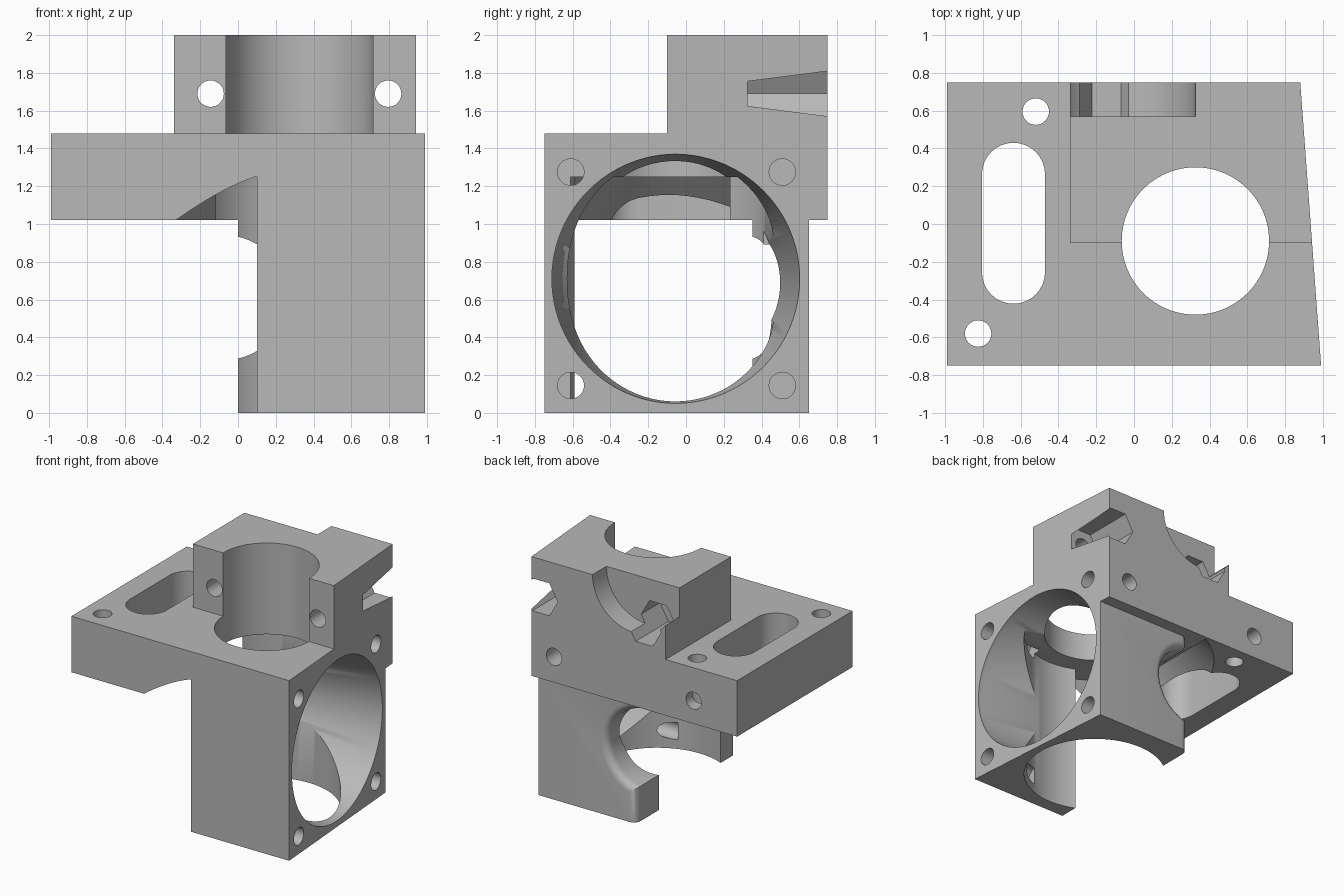
import bpy, bmesh, math

cube = bpy.data.objects.get("Cube")
if cube:
    bpy.data.objects.remove(cube, do_unlink=True)

grey = bpy.data.materials.new("plain grey")
grey.use_nodes = True
grey.diffuse_color = (0.48, 0.48, 0.48, 1)
grey.node_tree.nodes["Principled BSDF"].inputs["Base Color"].default_value = (0.48, 0.48, 0.48, 1)


def finish(name, bm):
    bmesh.ops.recalc_face_normals(bm, faces=bm.faces)
    mesh = bpy.data.meshes.new(name)
    bm.to_mesh(mesh)
    bm.free()
    mesh.materials.append(grey)
    obj = bpy.data.objects.new(name, mesh)
    bpy.context.collection.objects.link(obj)
    return obj


def prism(name, outline, z0, z1):
    """Extrude an outline in plan between two heights."""
    bm = bmesh.new()
    low = [bm.verts.new((x, y, z0)) for x, y in outline]
    high = [bm.verts.new((x, y, z1)) for x, y in outline]
    bm.faces.new(low)
    bm.faces.new(high)
    for i in range(len(low)):
        j = (i + 1) % len(low)
        bm.faces.new((low[i], low[j], high[j], high[i]))
    return finish(name, bm)


def box(name, x0, x1, y0, y1, z0, z1):
    return prism(name, [(x0, y0), (x1, y0), (x1, y1), (x0, y1)], z0, z1)


def lathe(name, axis, centre, rings, sides=64):
    """Turned solid; centre is the two off-axis coordinates, rings are (position, radius)."""
    bm = bmesh.new()
    loops = []
    for t, r in rings:
        loop = []
        for i in range(sides):
            a = 2 * math.pi * i / sides
            p = [centre[0] + r * math.cos(a), centre[1] + r * math.sin(a)]
            p.insert("XYZ".index(axis), t)
            loop.append(bm.verts.new(p))
        loops.append(loop)
    bm.faces.new(loops[0])
    bm.faces.new(loops[-1])
    for a, b in zip(loops, loops[1:]):
        for i in range(sides):
            j = (i + 1) % sides
            bm.faces.new((a[i], a[j], b[j], b[i]))
    return finish(name, bm)


def combine(target, tool, operation="DIFFERENCE"):
    mod = target.modifiers.new("shape", "BOOLEAN")
    mod.operation = operation
    mod.solver = "EXACT"
    mod.object = tool
    bpy.context.view_layer.objects.active = target
    bpy.ops.object.modifier_apply(modifier=mod.name)
    bpy.data.objects.remove(tool, do_unlink=True)


# Main masses: flange plate, fan housing with rounded back tip, upper clamp block
body = box("hotend_mount", -0.99, 1.2, -0.75, 0.75, 1.02, 1.48)
tip = [(0.06 - 0.06 * math.sin(a), 0.59 + 0.06 * math.cos(a))
       for a in (i * math.pi / 12 for i in range(7))]
housing = prism("fan_housing", [(0.1, -0.75), (1.2, -0.75), (1.2, 0.65)] + tip
                + [(0, 0), (0.1, 0)], 0, 1.3)
combine(body, housing, "UNION")
combine(body, box("clamp_block", -0.34, 1.2, -0.1, 0.75, 1.3, 2), "UNION")

# Slanted fan face
combine(body, prism("slant_cut", [(0.994, -0.8), (1.5, -0.8), (1.5, 0.9), (0.869, 0.9)], -0.1, 2.1))

# Flared air exit under the plate, kept clear of the back wall
exit_cone = lathe("air_exit", "Z", (0.325, -0.09), [(0.98, 0.97), (1.25, 0.70)], 96)
mask = prism("exit_mask", [(-1.5, -1.5), (0.1, -1.5), (0.1, 0), (-0.12, 0.1),
                           (-0.12, 1.5), (-1.5, 1.5)], 0.9, 1.3)
combine(exit_cone, mask, "INTERSECT")
combine(body, exit_cone)

# Heatsink bore, neck bore and tapering fan duct
combine(body, lathe("heatsink_bore", "Z", (0.325, -0.09), [(-0.1, 0.55), (1.25, 0.55)], 96))
combine(body, lathe("neck_bore", "Z", (0.325, -0.09), [(1.1, 0.39), (2.1, 0.39)], 96))
combine(body, lathe("fan_duct", "X", (-0.05, 0.71), [(0.1, 0.525), (0.94, 0.66), (1.2, 0.66)], 96))

# Round notch in the back wall with a rounded rim
flare = [(0.65 - 0.06 * math.cos(a), 0.39 - 0.06 * math.sin(a))
         for a in (math.pi / 2 - i * math.pi / 12 for i in range(7))]
flare = sorted((1.24 - t if t > 0.65 else t, r) for t, r in flare)
rim = [(0.59 + 0.06 * math.sin(a), 0.39 - 0.06 * math.cos(a))
       for a in (i * math.pi / 12 for i in range(7))]
combine(body, lathe("wall_notch", "Y", (-0.07, 0.61), [(0.1, 0.33)] + rim + [(0.7, 0.39)]))

# Fan screw holes
for y in (-0.61, 0.51):
    for z in (0.145, 1.275):
        combine(body, lathe("fan_screw_hole", "X", (y, z), [(0.5, 0.07), (1.2, 0.07)], 32))

# Plate screw holes and rounded slot
for x, y in ((-0.52, 0.595), (-0.825, -0.58)):
    combine(body, lathe("plate_hole", "Z", (x, y), [(0.9, 0.07), (1.6, 0.07)], 32))
slot = []
for i in range(34):
    half = i // 17
    a = math.pi * (i - half) / 16
    slot.append((-0.638 + 0.167 * math.cos(a), (-0.255 if half else 0.263) + 0.167 * math.sin(a)))
combine(body, prism("slot", slot, 0.9, 1.6))

# Back mounting holes
for x, z in ((0.675, 1.23), (-0.595, 1.21)):
    combine(body, lathe("back_hole", "Y", (x, z), [(0.42, 0.07), (0.9, 0.07)], 32))

# Clamp screws with hexagonal nut pockets
for x in (-0.145, 0.795):
    combine(body, lathe("clamp_hole", "Y", (x, 1.69), [(-0.2, 0.07), (0.9, 0.07)], 32))
    combine(body, lathe("nut_pocket", "Y", (x, 1.69), [(0.325, 0.154), (0.9, 0.154)], 6))

# Round clearance at the top of the back
combine(body, lathe("back_clearance", "Y", (-0.05, 2.0), [(0.57, 0.375), (0.9, 0.375)]))

# Crisp edges, smooth bores
bpy.ops.object.select_all(action="DESELECT")
body.select_set(True)
bpy.context.view_layer.objects.active = body
bpy.ops.object.shade_smooth_by_angle(angle=math.radians(30))
